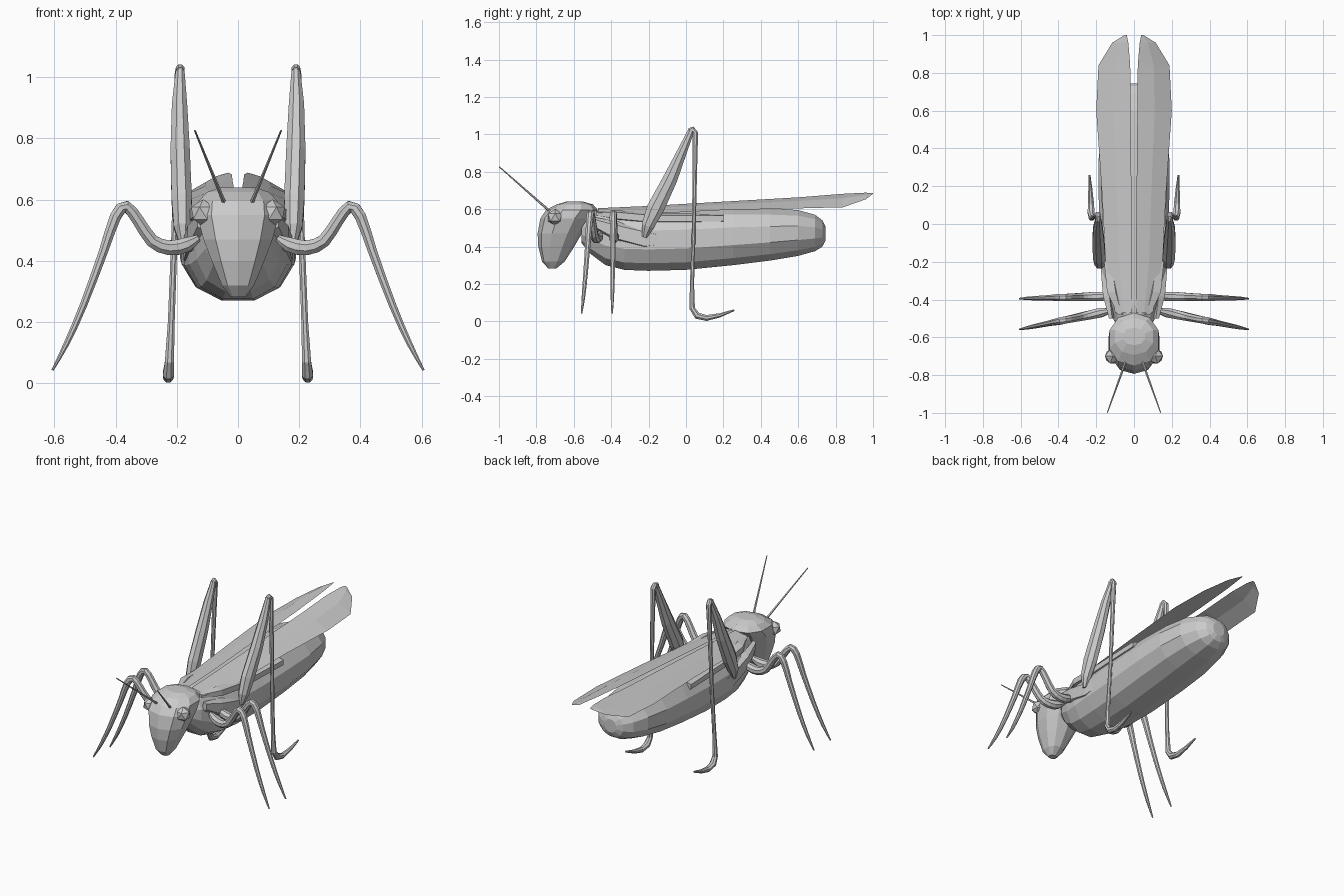
import bpy, bmesh, math
from mathutils import Vector

if "Cube" in bpy.data.objects:
    bpy.data.objects.remove(bpy.data.objects["Cube"])


def finish(name, bm, mirror=False):
    bmesh.ops.recalc_face_normals(bm, faces=bm.faces[:])
    mesh = bpy.data.meshes.new(name)
    bm.to_mesh(mesh)
    bm.free()
    obj = bpy.data.objects.new(name, mesh)
    bpy.context.collection.objects.link(obj)
    if mirror:
        obj.modifiers.new("Mirror", 'MIRROR')
    return obj


def loft(name, pts, radii, ref, sides=8, axis=None, power=1.0, mirror=False):
    """Skin rings along pts; radii are (along ref, across); axis fixes the ring normal."""
    bm = bmesh.new()
    pts = [Vector(p) for p in pts]
    rings = []
    for i, p in enumerate(pts):
        t = Vector(axis) if axis else pts[min(i + 1, len(pts) - 1)] - pts[max(i - 1, 0)]
        t.normalize()
        u = Vector(ref)
        u = (u - t * u.dot(t)).normalized()
        v = t.cross(u)
        ring = []
        for k in range(sides):
            a = 2 * math.pi * (k + 0.5) / sides
            c, s = math.cos(a), math.sin(a)
            c = math.copysign(abs(c) ** power, c)
            s = math.copysign(abs(s) ** power, s)
            ring.append(bm.verts.new(p + u * c * radii[i][0] + v * s * radii[i][1]))
        rings.append(ring)
    for a, b in zip(rings, rings[1:]):
        for k in range(sides):
            j = (k + 1) % sides
            bm.faces.new((a[k], a[j], b[j], b[k]))
    bm.faces.new(rings[0])
    bm.faces.new(rings[-1])
    return finish(name, bm, mirror)


def smooth(rows, steps=3):
    """Catmull-Rom resampling of tuples."""
    rows = [Vector(r) for r in rows]
    out = []
    for i in range(len(rows) - 1):
        p0, p1, p2 = rows[max(i - 1, 0)], rows[i], rows[i + 1]
        p3 = rows[min(i + 2, len(rows) - 1)]
        for s in range(steps):
            t = s / steps
            out.append(0.5 * (2 * p1 + (p2 - p0) * t + (2 * p0 - 5 * p1 + 4 * p2 - p3) * t * t
                              + (3 * p1 - p0 - 3 * p2 + p3) * t ** 3))
    return out + [rows[-1]]


X, Y, Z = (1, 0, 0), (0, 1, 0), (0, 0, 1)

# Abdomen and thorax: y, bottom z, top z, half width
body = [(-0.56, .42, .55, .07), (-0.51, .36, .59, .11), (-0.43, .30, .60, .14), (-0.33, .275, .60, .165),
        (-0.2, .27, .60, .18), (0.0, .275, .605, .19), (0.25, .30, .61, .195), (0.45, .325, .605, .19),
        (0.6, .35, .595, .165), (0.69, .375, .57, .125), (0.73, .40, .54, .08), (0.745, .43, .51, .04)]
loft("body", [(0, y, (b + t) / 2) for y, b, t, w in body],
     [(w, (t - b) / 2 * 1.03) for y, b, t, w in body], X, 12, Y, 0.9)

# Head: z, front y, back y, half width
head = [(.282, -.735, -.695, .025), (.32, -.768, -.65, .055), (.40, -.787, -.60, .09),
        (.47, -.79, -.56, .118), (.55, -.775, -.51, .14), (.595, -.745, -.475, .135),
        (.625, -.69, -.50, .105), (.64, -.64, -.55, .06)]
loft("head", [(0, (f + b) / 2, z) for z, f, b, w in head],
     [(w, (b - f) / 2 * 1.03) for z, f, b, w in head], X, 10, Z, 0.9)

# Eyes
bm = bmesh.new()
bmesh.ops.create_icosphere(bm, subdivisions=1, radius=.045)
bmesh.ops.translate(bm, vec=(.113, -.70, .556), verts=bm.verts[:])
finish("eyes", bm, True)

# Antennae
loft("antennae", [(.045, -.73, .59), (.141, -.998, .826)], [(.007, .007), (.003, .003)], X, 5, mirror=True)

# Folded shoulder plates between head and hind hips
loft("shoulder_plates", [(.12, -.50, .53), (.14, -.38, .48), (.145, -.22, .44), (.165, -.03, .43)],
     [(.015, .03), (.03, .06), (.04, .065), (.012, .012)], X, 5, Y, mirror=True)
loft("wing_roots", [(.07, -.48, .575), (.11, -.36, .565), (.13, -.2, .55), (.15, .2, .55)],
     [(.02, .015), (.04, .03), (.035, .03), (.03, .025)], X, 5, Y, mirror=True)

# Wings: y, inner x, outer x, inner z, outer z
wing = [(-.47, .01, .10, .605, .58), (-.2, .01, .15, .617, .575), (.2, .014, .172, .64, .595),
        (.6, .018, .20, .663, .604), (.84, .02, .188, .682, .61), (.96, .03, .115, .688, .652),
        (1.0, .038, .05, .686, .682)]
bm = bmesh.new()
rows = []
for y, xi, xo, zi, zo in wing:
    rows.append([bm.verts.new((xi + (xo - xi) * f, y, zi + (zo - zi) * f ** 1.6)) for f in (0, .5, 1)])
for a, b in zip(rows, rows[1:]):
    for k in range(2):
        bm.faces.new((a[k], a[k + 1], b[k + 1], b[k]))
finish("wings", bm, True)

# Hind thighs
loft("hind_thighs", [(.178, -.222, .45), (.182, -.205, .51), (.184, -.165, .60), (.189, -.085, .76),
                     (.191, -.02, .91), (.189, .03, 1.025)],
     [(.012, .014), (.03, .036), (.036, .05), (.034, .042), (.027, .028), (.015, .018)], X, 8, mirror=True)

# Hind shins and feet: x, y, z, radius
shin = [(.189, .018, 1.02, .014), (.189, .035, 1.028, .015), (.192, .05, 1.01, .016), (.198, .047, .80, .013),
        (.207, .042, .5, .011), (.218, .032, .2, .012), (.224, .033, .07, .016), (.227, .06, .03, .02),
        (.228, .11, .018, .017), (.231, .18, .032, .012), (.235, .258, .06, .005)]
loft("hind_shins", [s[:3] for s in shin], [(s[3], s[3]) for s in shin], X, 8, mirror=True)

# Front and middle legs: x, z, radius, sideways fraction for y
leg = [(.13, .475, .012), (.17, .452, .026), (.225, .443, .026), (.28, .465, .023), (.325, .53, .021),
       (.365, .578, .02), (.40, .545, .02), (.44, .43, .016), (.505, .255, .013), (.56, .13, .01), (.606, .043, .004)]
for name, y0, y1 in (("front_legs", -.46, -.558), ("middle_legs", -.382, -.395)):
    path = smooth([(x, y0 + (y1 - y0) * (x - .13) / .476, z, r) for x, z, r in leg], 2)
    loft(name, [p[:3] for p in path], [(p[3], p[3]) for p in path], Y, 8, mirror=True)
